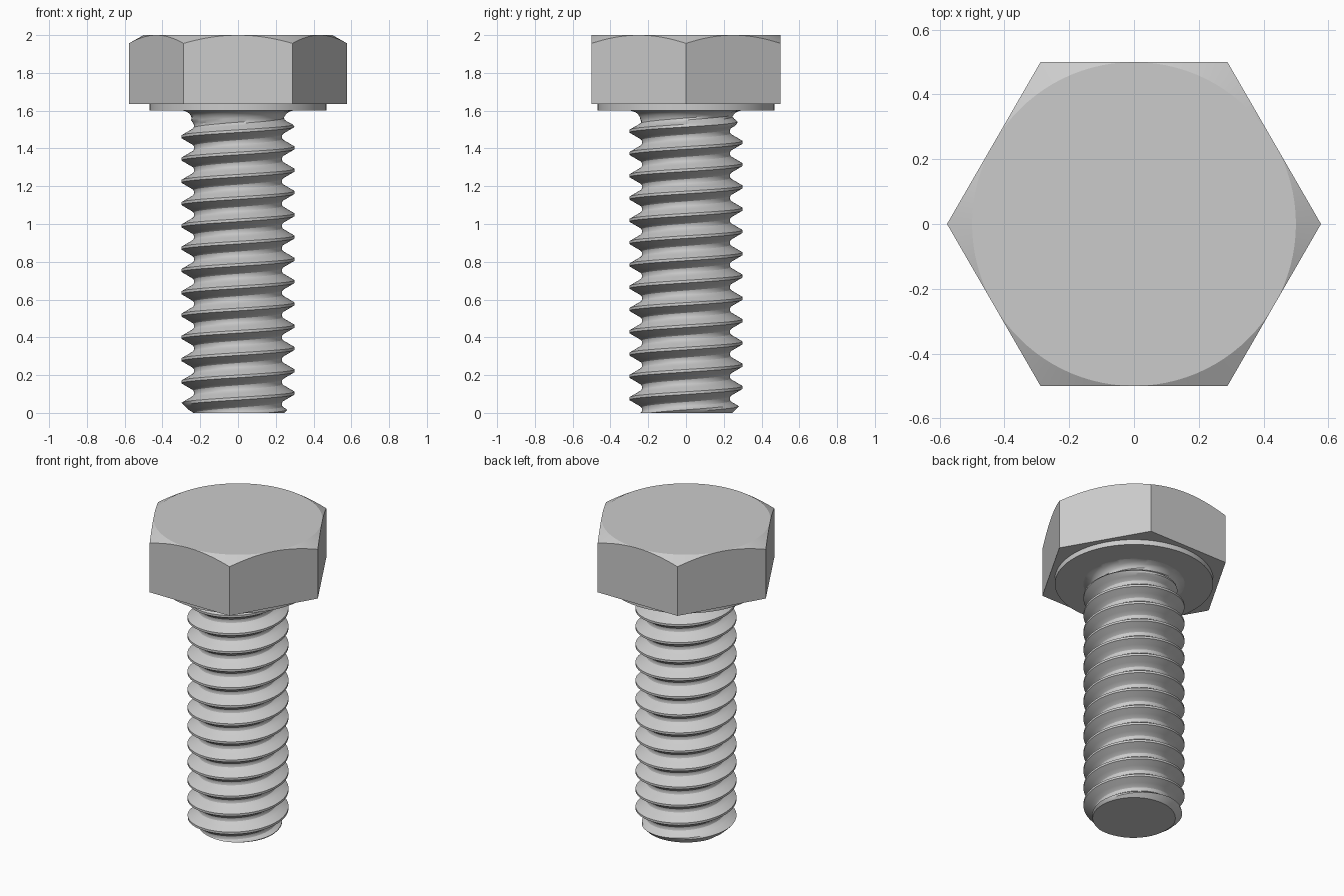
import bpy, bmesh
from math import pi, sin, cos, tan, radians, sqrt, floor

if "Cube" in bpy.data.objects:
    bpy.data.objects.remove(bpy.data.objects["Cube"])

SIDES = 96
PITCH, START = 0.118, -0.013
CREST_R, ROOT_R, END_R = 0.299, 0.232, 0.245
HEAD_Z, FLANGE_Z, TOP_Z = 1.635, 1.602, 2.0


def finish(bm, name, angle):
    bmesh.ops.remove_doubles(bm, verts=bm.verts, dist=1e-5)
    bmesh.ops.recalc_face_normals(bm, faces=bm.faces)
    mesh = bpy.data.meshes.new(name)
    bm.to_mesh(mesh)
    bm.free()
    obj = bpy.data.objects.new(name, mesh)
    bpy.context.collection.objects.link(obj)
    bpy.ops.object.select_all(action='DESELECT')
    obj.select_set(True)
    bpy.context.view_layer.objects.active = obj
    bpy.ops.object.shade_smooth_by_angle(angle=radians(angle))
    return obj


def lofted(name, rings, angle):
    """Closed solid from stacked rings; each ring maps angle -> (radius, z)."""
    bm = bmesh.new()
    loops = []
    for ring in rings:
        loop = []
        for j in range(SIDES):
            a = 2 * pi * j / SIDES
            r, z = ring(a)
            loop.append(bm.verts.new((r * cos(a), r * sin(a), z)))
        loops.append(loop)
    for lo, hi in zip(loops, loops[1:]):
        for j in range(SIDES):
            k = (j + 1) % SIDES
            bm.faces.new((lo[j], lo[k], hi[k], hi[j]))
    bm.faces.new(loops[0][::-1])
    bm.faces.new(loops[-1])
    return finish(bm, name, angle)


# Hexagonal head with a 30 degree conical chamfer on top
def hex_r(a):
    return 0.5 / cos(a % (pi / 3) - pi / 6)


lofted("hex_head", [
    lambda a: (hex_r(a), HEAD_Z),
    lambda a: (hex_r(a), TOP_Z - (hex_r(a) - 0.5) * tan(radians(29.5))),
    lambda a: (0.5, TOP_Z),
], 25)

# Round bearing face under the head
lofted("washer_face", [
    lambda a: (0.469, FLANGE_Z),
    lambda a: (0.469, HEAD_Z + 0.005),
], 30)

# Thread profile over half a pitch: (distance from crest, radius)
PROFILE = [(0, CREST_R), (0.06, CREST_R), (0.34, 0.242), (0.4, 0.235), (0.5, ROOT_R)]
ROWS = [-0.06, 0.06, 0.15, 0.25, 0.34, 0.4, 0.5, 0.6, 0.66, 0.75, 0.85]


def thread_r(a, z):
    u = (z - START) / PITCH - a / (2 * pi)
    u = abs(u - floor(u + 0.5))
    r = ROOT_R
    for (u0, r0), (u1, r1) in zip(PROFILE, PROFILE[1:]):
        if u0 <= u <= u1:
            r = r0 + (r1 - r0) * (u - u0) / (u1 - u0)
    # run-out below the head, fillet into the head, chamfer at the tip
    fade = min(1, max(0, (1.57 - z) / 0.05))
    neck, fillet = 0.24, 0.06
    r = neck + (r - neck) * fade
    d = min(fillet, max(0, z - (FLANGE_Z - fillet)))
    r = max(r, neck + fillet - sqrt(fillet ** 2 - d ** 2)) if d > 0 else r
    return min(r, END_R + z)


# Threaded shank: grid that follows the helix, trimmed flat at both ends
bm = bmesh.new()
grid = []
for j in range(SIDES + 1):
    a = 2 * pi * j / SIDES
    column = []
    for turn in range(-2, 16):
        for u in ROWS:
            z = START + PITCH * (turn + u + j / SIDES)
            z = min(FLANGE_Z, max(0, z))
            r = thread_r(a, z)
            column.append(bm.verts.new((r * cos(a), r * sin(a), z)))
    grid.append(column)
for left, right in zip(grid, grid[1:]):
    for k in range(len(left) - 1):
        if right[k + 1].co.z > 0 and left[k].co.z < FLANGE_Z:
            bm.faces.new((left[k], right[k], right[k + 1], left[k + 1]))
bmesh.ops.remove_doubles(bm, verts=bm.verts, dist=1e-5)
bmesh.ops.delete(bm, geom=[v for v in bm.verts if not v.link_faces], context='VERTS')

# Flat tip
centre = bm.verts.new((0, 0, 0))
rim = [e for e in bm.edges if e.is_boundary and all(v.co.z < 1e-5 for v in e.verts)]
for e in rim:
    bm.faces.new((e.verts[0], e.verts[1], centre))
finish(bm, "threaded_shank", 30)
